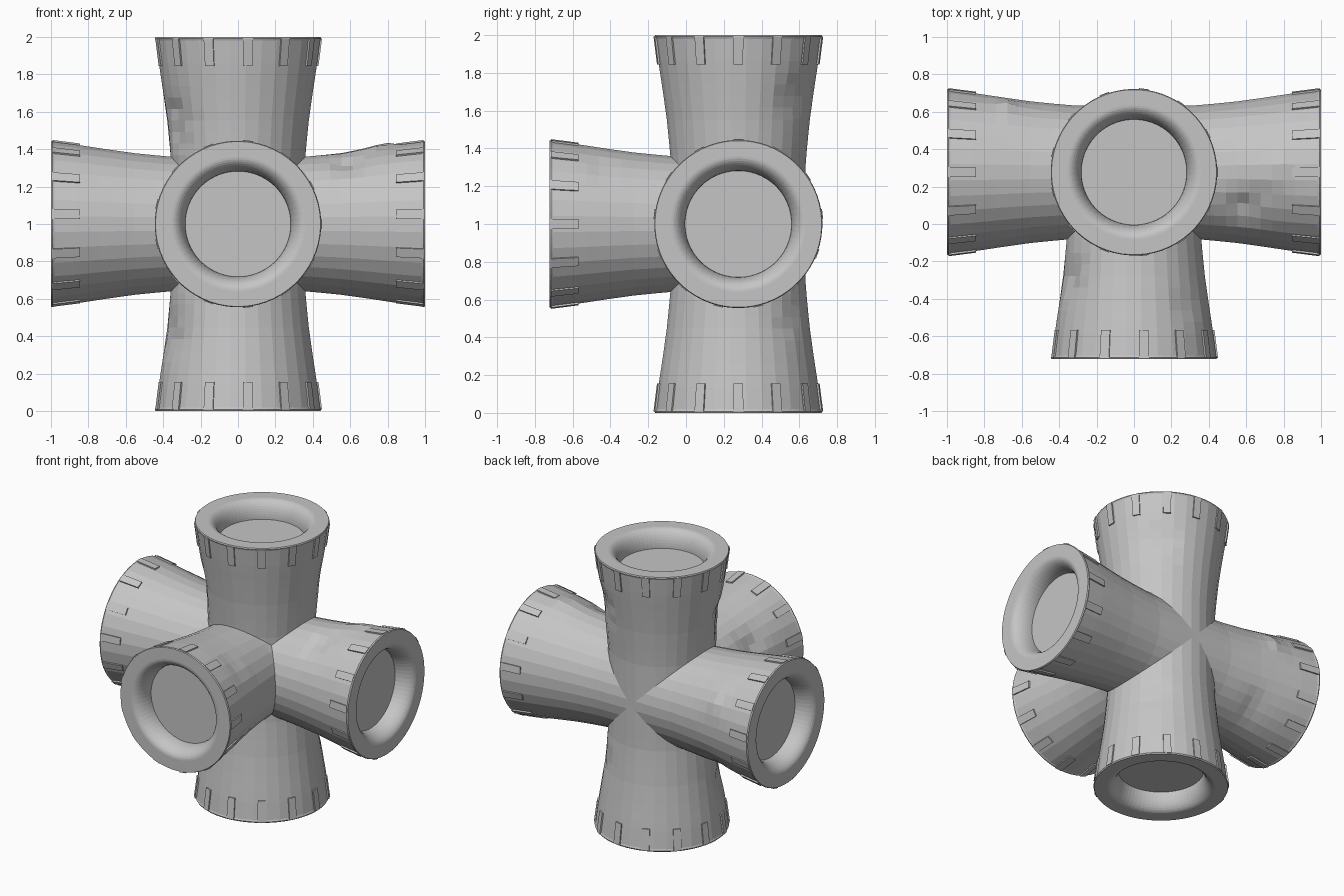
import bpy, bmesh, math, random
from mathutils import Vector

if "Cube" in bpy.data.objects:
    bpy.data.objects.remove(bpy.data.objects["Cube"])

random.seed(4)
CENTRE = Vector((0, 0.277, 1.0))
X, Y, Z = Vector((1, 0, 0)), Vector((0, 1, 0)), Vector((0, 0, 1))

grey = bpy.data.materials.new("plain_grey")
grey.diffuse_color = (0.56, 0.56, 0.56, 1)
grey.use_nodes = True
grey.node_tree.nodes["Principled BSDF"].inputs["Base Color"].default_value = grey.diffuse_color

# arm name, axis direction, direction where the first tab sits
ARMS = [("top", Z, X), ("bottom", -Z, X), ("left", -X, Z), ("right", X, Z), ("front", -Y, X)]

# hand-worn dents and bumps: place relative to the centre, depth, size
DENTS = [((-.33, -.18, .55), -.026, .11), ((.25, .30, .65), -.028, .10),
         ((.74, .05, .41), .018, .10), ((.60, -.18, .34), -.030, .10),
         ((.30, .28, -.50), -.012, .10), ((-.33, -.15, -.58), -.026, .11),
         ((-.34, -.57, .18), -.028, .10), ((-.68, .33, .20), .018, .09),
         ((-.60, .25, -.28), -.015, .10), ((.25, -.70, .28), -.010, .08)]

# flared outer profile: (distance from centre, radius)
FLARE = [(0, .355), (.30, .357), (.40, .365), (.55, .380), (.70, .401), (.85, .424), (1.0, .443)]


def flare_radius(d):
    for (d0, r0), (d1, r1) in zip(FLARE, FLARE[1:]):
        if d <= d1:
            return r0 + (r1 - r0) * (d - d0) / (d1 - d0)
    return FLARE[-1][1]


def finish(name, bm):
    bm.normal_update()
    mesh = bpy.data.meshes.new(name)
    bm.to_mesh(mesh)
    bm.free()
    mesh.materials.append(grey)
    ob = bpy.data.objects.new(name, mesh)
    bpy.context.collection.objects.link(ob)
    return ob


def point(axis, ref, d, r, angle):
    side = axis.cross(ref)
    return axis * d + (ref * math.cos(angle) + side * math.sin(angle)) * r


def dented(p, axis):
    out = (p - axis * p.dot(axis)).normalized()
    shift = 0
    for place, depth, size in DENTS:
        dist = (p - Vector(place)).length
        shift += depth * math.exp(-(dist / size) ** 2) * random.uniform(.4, 1.6)
    return p + out * shift


def lathe(bm, axis, ref, profile, sides, dents=False, cap=False):
    rings = []
    for d, r in profile:
        ring = []
        for i in range(sides):
            p = point(axis, ref, d, r, 2 * math.pi * (i + .5) / sides)
            if dents and .38 < d < .93:
                p = dented(p, axis)
            ring.append(bm.verts.new(p))
        rings.append(ring)
    for a, b in zip(rings, rings[1:]):
        for i in range(sides):
            k = (i + 1) % sides
            bm.faces.new((a[i], a[k], b[k], b[i]))
    if cap:
        bm.faces.new(rings[-1])


def place(bm):
    bmesh.ops.translate(bm, verts=bm.verts, vec=CENTRE)


# tubes, each mitred where it meets its neighbours
for name, axis, ref in ARMS:
    bm = bmesh.new()
    rows = [.985 * j / 16 for j in range(17)]
    lathe(bm, axis, ref, [(d, flare_radius(d)) for d in rows], 32, dents=True)
    for _, other, _ in ARMS:
        if abs(other.dot(axis)) < .5:
            bmesh.ops.bisect_plane(bm, geom=bm.verts[:] + bm.edges[:] + bm.faces[:],
                                   plane_co=(0, 0, 0), plane_no=axis - other,
                                   clear_inner=True, dist=1e-5)
    place(bm)
    finish(name + "_tube", bm)

# rolled rims (quarter-round lip) with a recessed end disc
RIM = [(.98, .440), (.992, .445), (1.0, .441)]
for j in range(11):
    t = math.pi / 2 * j / 10
    RIM.append((.875 + .125 * math.cos(t), .358 - .076 * math.sin(t)))
for name, axis, ref in ARMS:
    bm = bmesh.new()
    lathe(bm, axis, ref, RIM, 64, cap=True)
    place(bm)
    finish(name + "_rim", bm)

# thirteen thin raised tabs around each opening
for name, axis, ref in ARMS:
    bm = bmesh.new()
    for i in range(13):
        mid, half = 2 * math.pi * i / 13, .026 / .44
        v = []
        for d in (.845, .993):
            for lift in (-.02, .008):
                for s in (-1, 1):
                    v.append(bm.verts.new(point(axis, ref, d, flare_radius(d) + lift, mid + s * half)))
        for f in ((0, 1, 3, 2), (4, 6, 7, 5), (0, 4, 5, 1), (2, 3, 7, 6), (0, 2, 6, 4), (1, 5, 7, 3)):
            bm.faces.new([v[k] for k in f])
    bmesh.ops.recalc_face_normals(bm, faces=bm.faces)
    place(bm)
    finish(name + "_tabs", bm)
